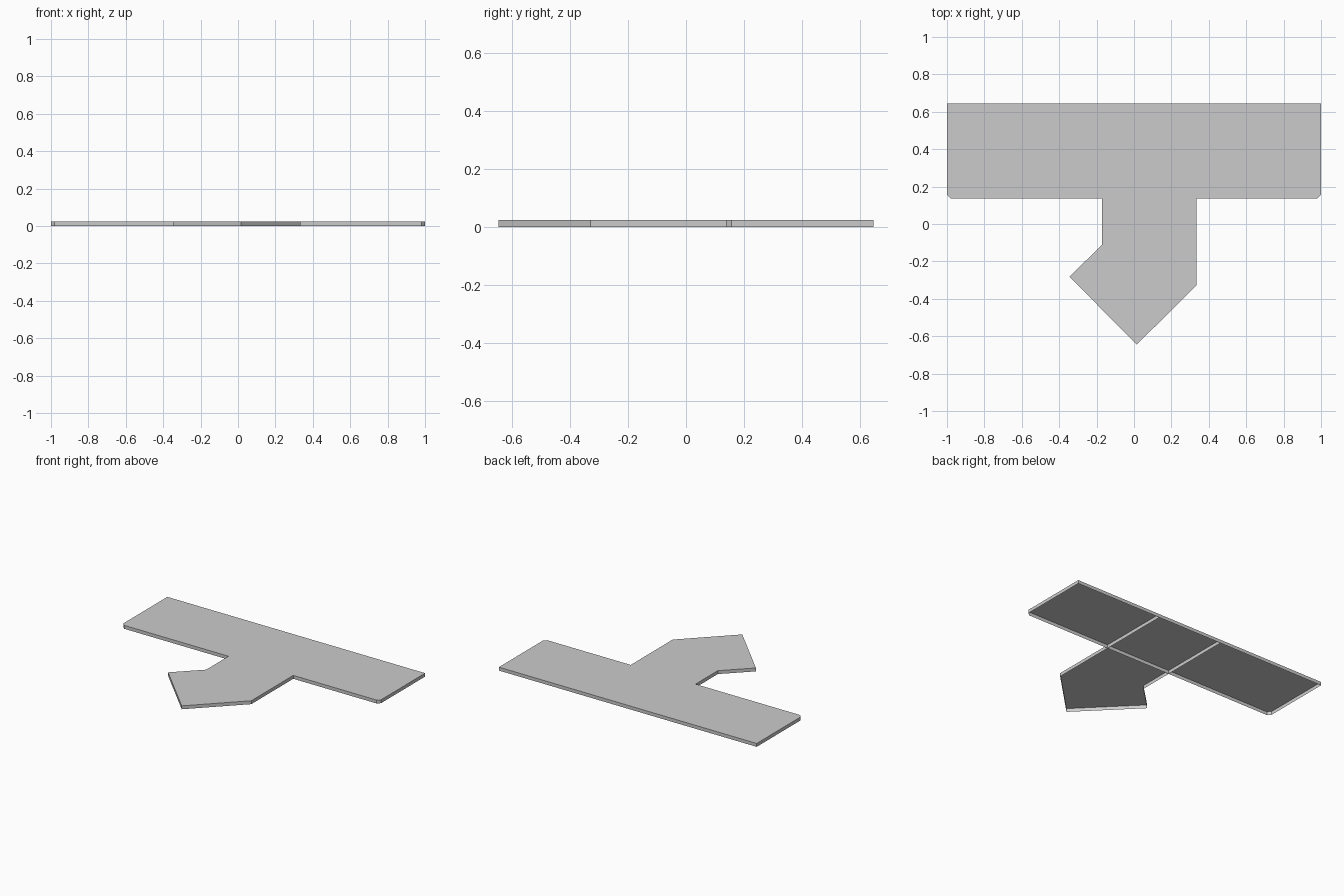
import bpy, bmesh

if "Cube" in bpy.data.objects:
    bpy.data.objects.remove(bpy.data.objects["Cube"])

H = 0.024                      # plate height
BACK, FRONT = 0.645, 0.137     # y limits of the crossbar
L, R = -0.17, 0.333            # x limits of the stem
CUT = 0.02                     # clipped outer corners


def tray(name, outline):
    """Flat top with side walls, open underneath (outline counter-clockwise)."""
    bm = bmesh.new()
    top = [bm.verts.new((x, y, H)) for x, y in outline]
    low = [bm.verts.new((x, y, 0)) for x, y in outline]
    bm.faces.new(top)
    for i in range(len(top)):
        j = (i + 1) % len(top)
        bm.faces.new((low[i], low[j], top[j], top[i]))
    mesh = bpy.data.meshes.new(name)
    bm.to_mesh(mesh)
    bm.free()
    obj = bpy.data.objects.new(name, mesh)
    bpy.context.collection.objects.link(obj)


# Crossbar: two wings with clipped front corners and a middle panel
tray("left_wing", [(-1, BACK), (-1, FRONT + CUT), (-1 + CUT, FRONT),
                   (L, FRONT), (L, BACK)])
tray("right_wing", [(R, BACK), (R, FRONT), (1 - CUT, FRONT),
                    (1, FRONT + CUT), (1, BACK)])
tray("middle_panel", [(L, BACK), (L, FRONT), (R, FRONT), (R, BACK)])

# Stem with its end turned 45 degrees
tray("bent_stem", [(L, FRONT), (L, -0.11), (-0.345, -0.282), (0.015, -0.645),
                   (R, -0.328), (R, FRONT)])
